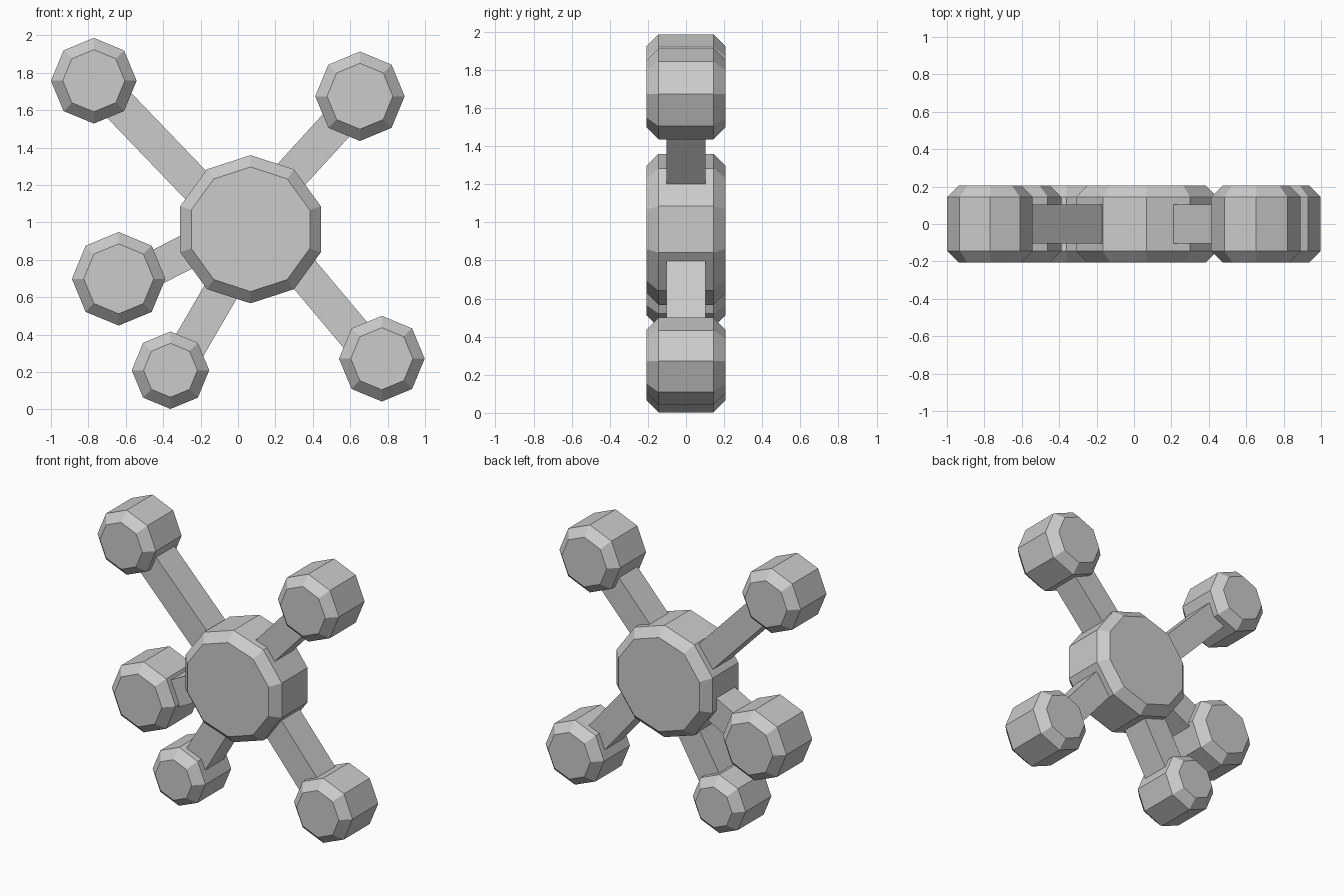
import bpy, bmesh
from math import sin, cos, tau
from mathutils import Vector

if "Cube" in bpy.data.objects:
    bpy.data.objects.remove(bpy.data.objects["Cube"])

HALF_DEPTH, BEVEL = 0.207, 0.063


def new_object(name, bm):
    bmesh.ops.recalc_face_normals(bm, faces=bm.faces)
    mesh = bpy.data.meshes.new(name)
    bm.to_mesh(mesh)
    bm.free()
    obj = bpy.data.objects.new(name, mesh)
    bpy.context.collection.objects.link(obj)


def chamfered_disc(name, x, z, radius, sides):
    """Polygonal disc facing -y, one corner up, with chamfered rims."""
    bm = bmesh.new()
    profile = [(-HALF_DEPTH, radius - BEVEL), (-HALF_DEPTH + BEVEL, radius),
               (HALF_DEPTH - BEVEL, radius), (HALF_DEPTH, radius - BEVEL)]
    rings = [[bm.verts.new((x + r * sin(tau * i / sides), y, z + r * cos(tau * i / sides)))
              for i in range(sides)] for y, r in profile]
    for a, b in zip(rings, rings[1:]):
        for i in range(sides):
            j = (i + 1) % sides
            bm.faces.new((a[i], a[j], b[j], b[i]))
    bm.faces.new(rings[0])
    bm.faces.new(rings[-1])
    new_object(name, bm)


def strut(name, start, end, width=0.185, depth=0.206, overlap=0.1):
    """Rectangular bar along start-end, sunk into the discs at both ends."""
    a, b = Vector((start[0], 0, start[1])), Vector((end[0], 0, end[1]))
    along = (b - a).normalized()
    a, b = a - along * overlap, b + along * overlap
    side = Vector((-along.z, 0, along.x))
    bm = bmesh.new()
    bmesh.ops.create_cube(bm, size=1)
    for v in bm.verts:
        u, w, t = v.co
        v.co = (a + b) / 2 + (b - a) * t + side * (u * width) + Vector((0, w * depth, 0))
    new_object(name, bm)


# Central hub
chamfered_disc("hub", 0.067, 0.963, 0.396, 10)

# Outer nodes and struts: name, node centre, node radius, strut start, strut end
arms = [
    ("upper_left", (-0.771, 1.757), 0.229, (-0.225, 1.198), (-0.636, 1.626)),
    ("upper_right", (0.652, 1.674), 0.239, (0.286, 1.257), (0.540, 1.535)),
    ("middle_left", (-0.638, 0.698), 0.250, (-0.262, 0.848), (-0.420, 0.767)),
    ("lower_left", (-0.361, 0.209), 0.207, (-0.088, 0.636), (-0.251, 0.356)),
    ("lower_right", (0.769, 0.271), 0.229, (0.337, 0.743), (0.620, 0.406)),
]
for name, (x, z), radius, start, end in arms:
    chamfered_disc(name + "_node", x, z, radius, 8)
    strut(name + "_strut", start, end)
